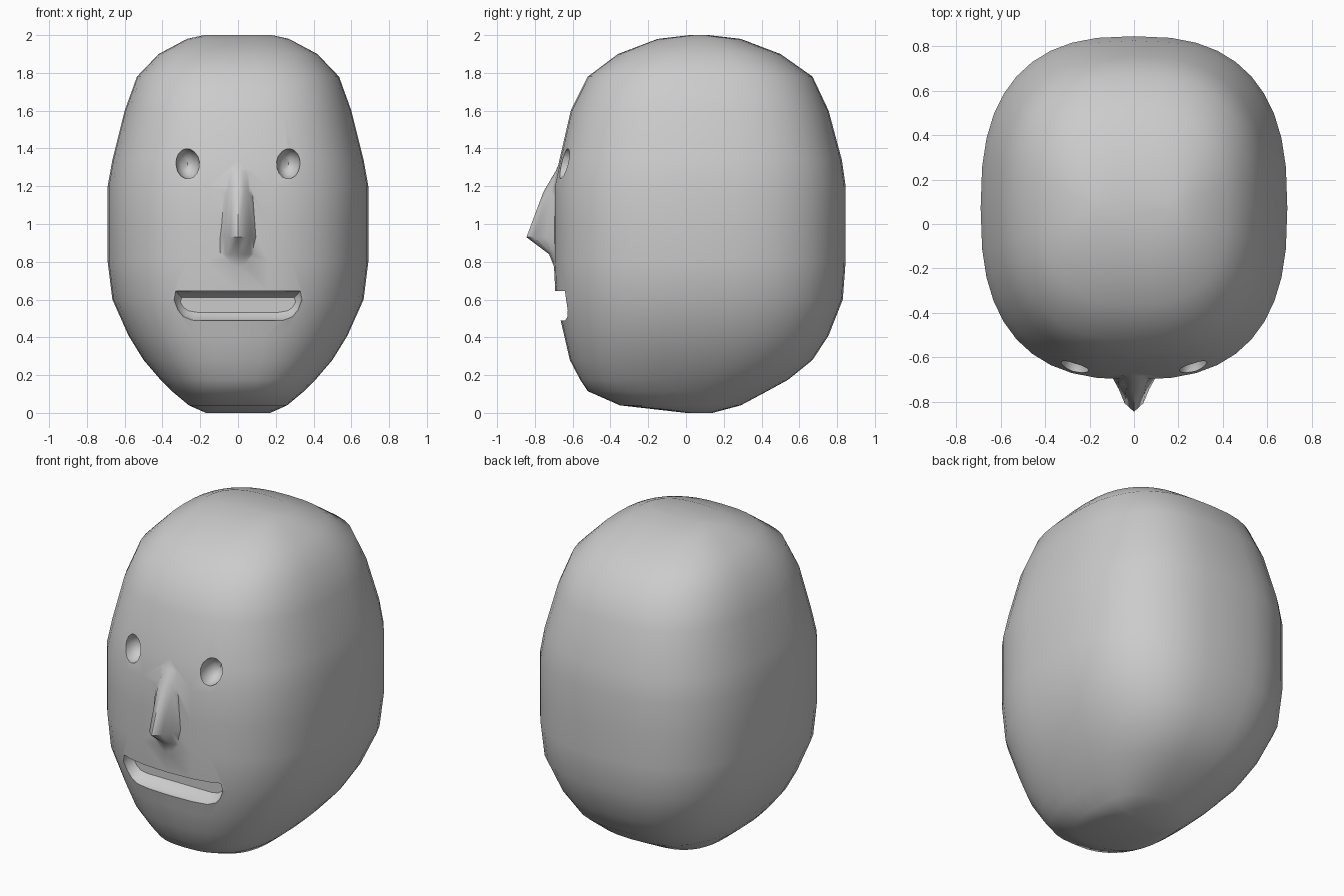
import bpy, bmesh, math

if "Cube" in bpy.data.objects:
    bpy.data.objects.remove(bpy.data.objects["Cube"])


def loft(name, rings):
    """Closed solid skinned through rings of equal point count."""
    bm = bmesh.new()
    loops = [[bm.verts.new(p) for p in ring] for ring in rings]
    n = len(loops[0])
    for a, b in zip(loops, loops[1:]):
        for i in range(n):
            j = (i + 1) % n
            bm.faces.new((a[i], a[j], b[j], b[i]))
    bm.faces.new(loops[0])
    bm.faces.new(loops[-1])
    bmesh.ops.recalc_face_normals(bm, faces=bm.faces)
    mesh = bpy.data.meshes.new(name)
    bm.to_mesh(mesh)
    bm.free()
    obj = bpy.data.objects.new(name, mesh)
    bpy.context.collection.objects.link(obj)
    return obj


def combine(target, tool, operation):
    """Apply a boolean and discard the tool object."""
    mod = target.modifiers.new("boolean", 'BOOLEAN')
    mod.operation = operation
    mod.solver = 'EXACT'
    mod.object = tool
    bpy.context.view_layer.objects.active = target
    bpy.ops.object.modifier_apply(modifier=mod.name)
    bpy.data.objects.remove(tool, do_unlink=True)


def spow(v, e):
    return math.copysign(abs(v) ** e, v)


# Head: boxy oval slices (height, half width, front y, back y)
levels = [
    (0.00, .17, .00, .14), (0.04, .26, -.35, .29), (0.115, .35, -.52, .43),
    (0.175, .41, -.56, .54), (0.28, .50, -.615, .67), (0.41, .58, -.645, .755),
    (0.60, .665, -.69, .83), (0.80, .69, -.70, .845), (1.00, .69, -.70, .845),
    (1.20, .69, -.70, .845), (1.34, .665, -.67, .825), (1.60, .60, -.61, .755),
    (1.78, .535, -.52, .67), (1.90, .42, -.36, .50), (1.98, .27, -.15, .29),
    (2.00, .18, .02, .12),
]
SIDES, POWER = 40, 2 / 2.6
rings = []
for z, w, front, back in levels:
    mid, half = (front + back) / 2, (back - front) / 2
    ring = []
    for i in range(SIDES):
        a = 2 * math.pi * i / SIDES
        ring.append((w * spow(math.cos(a), POWER),
                     mid + half * spow(math.sin(a), POWER), z))
    rings.append(ring)
head = loft("head", rings)

# Nose: wedge with a rounded ridge (height, half width, ridge y)
rings = []
for z, w, tip in [(1.36, .03, -.655), (1.28, .05, -.69), (1.17, .07, -.755),
                  (0.93, .085, -.845), (0.84, .085, -.725), (0.74, .06, -.685)]:
    base = max(-.69, tip + .01)
    side = [(w * 1.15, -.58), (w * 1.15, base),
            (w * .8, base + .35 * (tip - base)), (w * .5, base + .75 * (tip - base))]
    ring = [(x, y, z) for x, y in side] + [(0, tip, z)]
    ring += [(-x, y, z) for x, y in reversed(side)]
    rings.append(ring)
combine(head, loft("nose", rings), 'UNION')

# Eye sockets: slightly tilted oval hollows
for s in (-1, 1):
    bpy.ops.mesh.primitive_uv_sphere_add(
        segments=12, ring_count=8, location=(s * .268, -.65, 1.32),
        rotation=(0, math.radians(s * 8), 0))
    socket = bpy.context.object
    socket.name = "eye_socket_cutter"
    socket.scale = (.065, .10, .082)
    bpy.context.view_layer.update()
    combine(head, socket, 'DIFFERENCE')

# Mouth: wide trough, straight above and rounded below
half = [(.33, .645), (.34, .60), (.32, .54), (.29, .505), (.24, .49)]
outline = half + [(-x, z) for x, z in reversed(half)]
rings = [[(x * sx, y, .575 + (z - .575) * sz) for x, z in outline]
         for y, sx, sz in [(-.9, 1, 1), (-.64, 1, 1), (-.60, .97, .85), (-.57, .9, .5)]]
combine(head, loft("mouth_cutter", rings), 'DIFFERENCE')

# Smooth skin with crisp rims
bpy.ops.object.select_all(action='DESELECT')
head.select_set(True)
bpy.context.view_layer.objects.active = head
bpy.ops.object.shade_smooth_by_angle(angle=math.radians(42))
